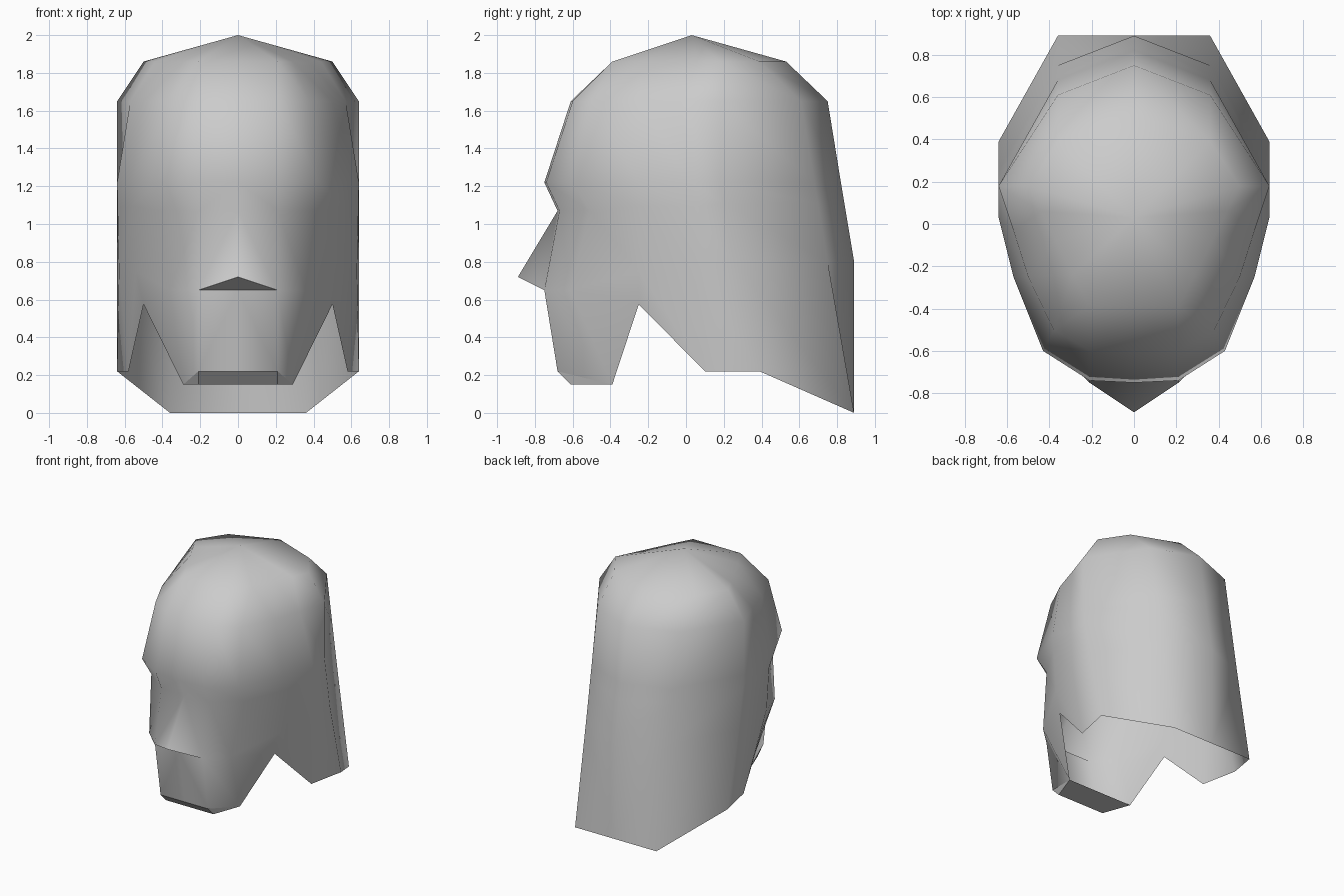
import bpy
import bmesh
from mathutils import Vector

cube = bpy.data.objects.get("Cube")
if cube:
    bpy.data.objects.remove(cube, do_unlink=True)


def make_material(name, colour):
    mat = bpy.data.materials.new(name)
    mat.use_nodes = True
    mat.diffuse_color = colour
    mat.node_tree.nodes["Principled BSDF"].inputs["Base Color"].default_value = colour
    return mat


def flat_ring(z, outline):
    return [Vector((x, y, z)) for x, y in outline]


# Half outlines, running from the centre of the face round to the centre of the back
crown = flat_ring(1.86, [(0, -.39), (.21, -.39), (.29, -.24), (.37, -.08),
                         (.44, .06), (.5, .18), (.36, .39), (0, .53)])
temple = flat_ring(1.65, [(0, -.61), (.21, -.6), (.38, -.5), (.5, -.25),
                          (.57, -.03), (.64, .18), (.36, .61), (0, .75)])
brow = flat_ring(1.22, [(0, -.75), (.21, -.74), (.43, -.6), (.57, -.25),
                        (.64, .03), (.64, .18), (.36, .68), (0, .82)])
cheek = [Vector(p) for p in [(0, -.89, .72), (.21, -.75, .65), (.36, -.61, .65),
                             (.54, -.25, .75), (.63, .05, .75), (.64, .25, .8),
                             (.36, .75, .8), (0, .89, .8)]]
# Lower edge: jaw, notch below the ear, neck flap
hem = [Vector(p) for p in [(0, -.68, .22), (.21, -.68, .22), (.29, -.39, .15),
                           (.5, -.25, .575), (.58, .1, .22), (.64, .39, .22),
                           (.36, .89, 0), (0, .89, 0)]]
# Eye line lies between brow and cheek, set back below the brow
eyes = [a.lerp(b, .27) for a, b in zip(brow, cheek)]
for point, y in zip(eyes, (-.68, -.67, -.51)):
    point.y, point.z = y, 1.07

bm = bmesh.new()
rings = [[bm.verts.new(p) for p in ring]
         for ring in (crown, temple, brow, eyes, cheek, hem)]


def bridge(upper, lower):
    for i in range(len(upper) - 1):
        bm.faces.new((upper[i], lower[i], lower[i + 1], upper[i + 1]))


# Dome cap
apex = bm.verts.new((0, .03, 2))
for a, b in zip(rings[0], rings[0][1:]):
    bm.faces.new((apex, a, b))

# Skull, face and neck walls
for upper, lower in zip(rings[:4], rings[1:5]):
    bridge(upper, lower)

# Underside of the nose, then the lip and jaw below it
lip = bm.verts.new((0, -.75, .65))
nose_base = bm.faces.new((rings[4][0], lip, rings[4][1]))
bridge([lip] + rings[4][1:], rings[5])

# Chin bevel and underside
chin = [bm.verts.new((x, -.61, .15)) for x in (0, .21)]
throat = bm.verts.new((0, -.39, .15))
jaw = rings[5]
bevel = [bm.faces.new((jaw[0], chin[0], chin[1], jaw[1])),
         bm.faces.new((jaw[1], chin[1], jaw[2]))]
bm.faces.new((chin[0], throat, jaw[2], chin[1]))

bmesh.ops.recalc_face_normals(bm, faces=bm.faces)
for face in bm.faces:
    face.smooth = True
# Crisp edges round the nose base and the chin bevel
for face in [nose_base] + bevel:
    for edge in face.edges:
        edge.smooth = len(edge.link_faces) < 2
mesh = bpy.data.meshes.new("head")
bm.to_mesh(mesh)
bm.free()

head = bpy.data.objects.new("head", mesh)
bpy.context.collection.objects.link(head)
mesh.materials.append(make_material("plain grey", (.6, .6, .6, 1)))

# Mirror the half across the centre
mirror = head.modifiers.new("mirror", 'MIRROR')
mirror.use_axis[0] = True
mirror.use_mirror_merge = True
mirror.merge_threshold = .001
